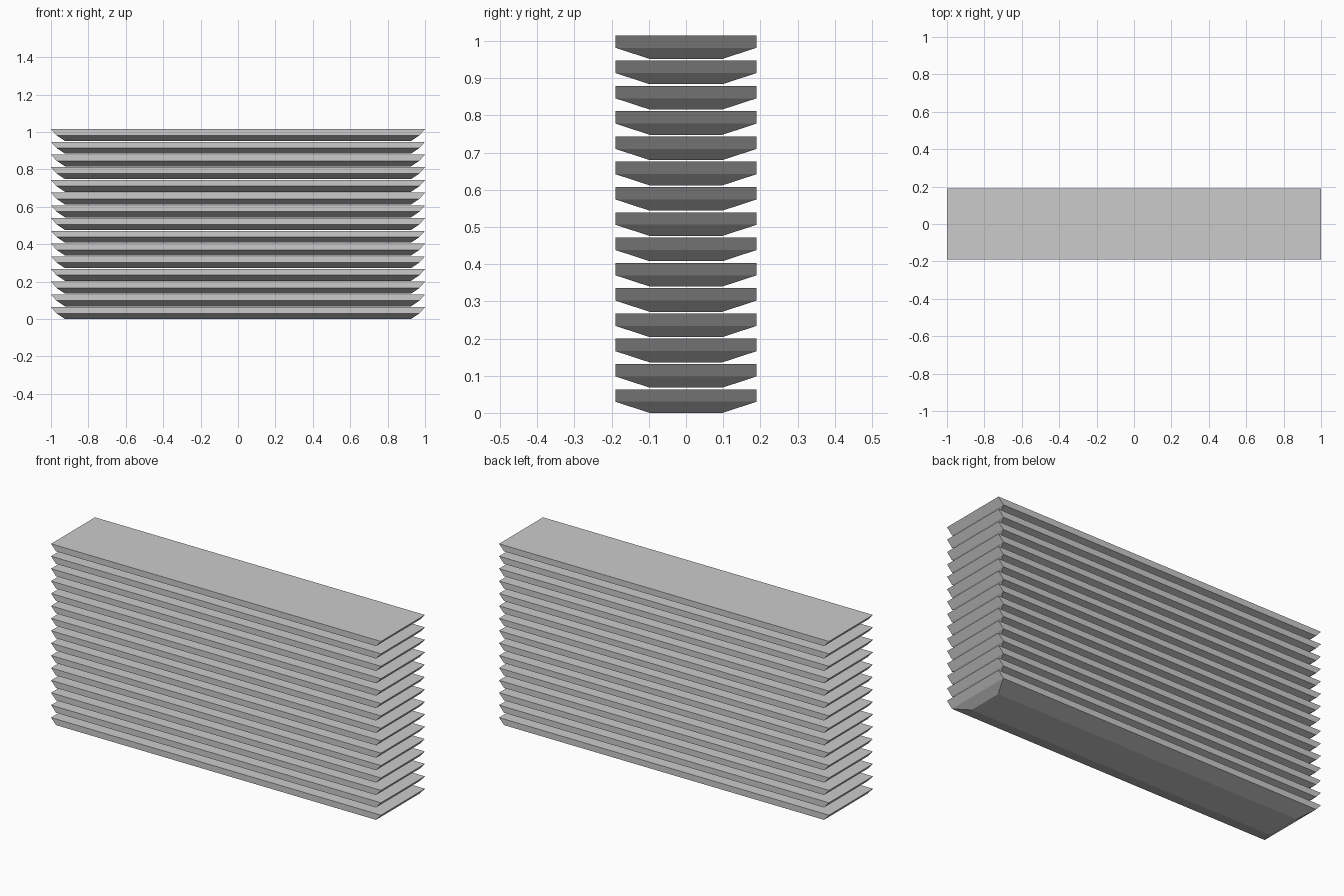
import bpy, bmesh

if "Cube" in bpy.data.objects:
    bpy.data.objects.remove(bpy.data.objects["Cube"])

COUNT, PITCH = 15, 0.068
# Rings of one slat: half length, half width, height
RINGS = [(0.925, 0.098, 0.0), (0.97, 0.19, 0.03), (1.0, 0.19, 0.0635)]


def slat_mesh():
    bm = bmesh.new()
    loops = []
    for hx, hy, z in RINGS:
        loops.append([bm.verts.new((sx * hx, sy * hy, z))
                      for sx, sy in ((-1, -1), (1, -1), (1, 1), (-1, 1))])
    # Tapered sides
    for low, high in zip(loops, loops[1:]):
        for i in range(4):
            j = (i + 1) % 4
            bm.faces.new((low[i], low[j], high[j], high[i]))
    # Flat bottom and top
    bm.faces.new(loops[0][::-1])
    bm.faces.new(loops[-1])
    mesh = bpy.data.meshes.new("slat")
    bm.to_mesh(mesh)
    bm.free()
    return mesh


# Stack of identical slats with thin gaps
mesh = slat_mesh()
for n in range(COUNT):
    slat = bpy.data.objects.new(f"slat_{n + 1:02d}", mesh)
    slat.location.z = n * PITCH
    bpy.context.collection.objects.link(slat)
